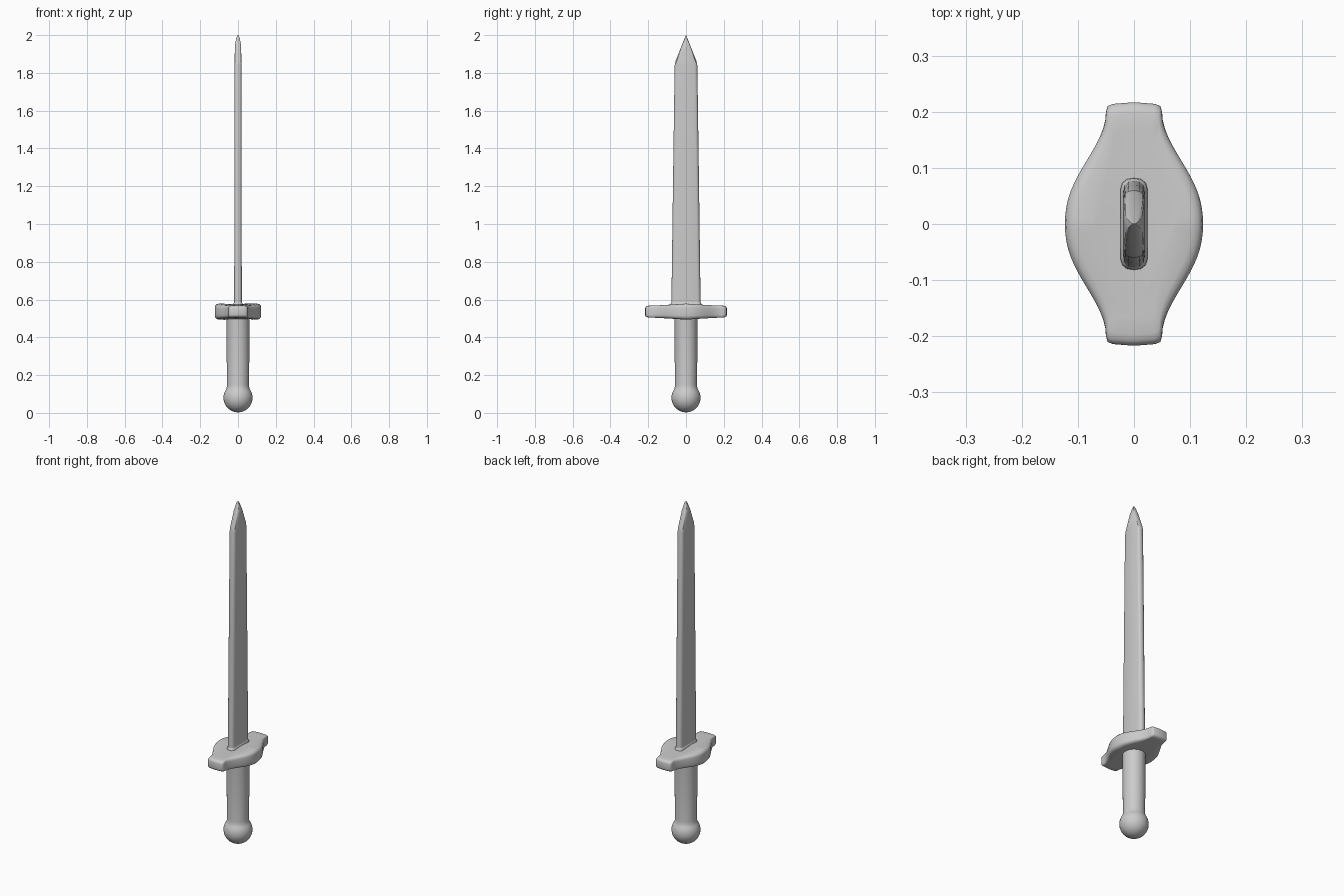
import bpy, bmesh, math
from mathutils import Vector

old = bpy.data.objects.get("Cube")
if old:
    bpy.data.objects.remove(old)

grey = bpy.data.materials.new("plain grey")
grey.use_nodes = True
COLOUR = (0.6, 0.6, 0.6, 1)
grey.diffuse_color = COLOUR
grey.node_tree.nodes["Principled BSDF"].inputs["Base Color"].default_value = COLOUR


def loft(name, rings, angle):
    """Skin a stack of equal-length rings and cap both ends."""
    bm = bmesh.new()
    loops = [[bm.verts.new(p) for p in ring] for ring in rings]
    n = len(loops[0])
    for low, high in zip(loops, loops[1:]):
        for i in range(n):
            j = (i + 1) % n
            bm.faces.new((low[i], low[j], high[j], high[i]))
    bm.faces.new(loops[0][::-1])
    bm.faces.new(loops[-1])
    bmesh.ops.recalc_face_normals(bm, faces=bm.faces)
    mesh = bpy.data.meshes.new(name)
    bm.to_mesh(mesh)
    bm.free()
    obj = bpy.data.objects.new(name, mesh)
    bpy.context.collection.objects.link(obj)
    mesh.materials.append(grey)
    bpy.ops.object.select_all(action='DESELECT')
    obj.select_set(True)
    bpy.context.view_layer.objects.active = obj
    bpy.ops.object.shade_smooth_by_angle(angle=math.radians(angle))
    return obj


def turned(name, profile, sides=32):
    """Round part from (radius, height) pairs."""
    turn = [math.tau * i / sides for i in range(sides)]
    return loft(name, [[(r * math.cos(a), r * math.sin(a), z) for a in turn]
                       for r, z in profile], 40)


# Handle: slim round grip flowing into a ball pommel
R = 0.077
ball = [(R * math.sin(math.radians(a)), R - R * math.cos(math.radians(a)) + 0.003)
        for a in range(4, 125, 8)]
turned("grip_and_pommel", ball + [(0.06, 0.132), (0.058, 0.15), (0.06, 0.3),
                                  (0.06, 0.48), (0.064, 0.52)])

# Guard: long rounded plate, bulged in the middle and thinner at the ends
def half_width(y):
    t = min(abs(y) / 0.2, 1)
    return 0.05 + 0.073 * (0.5 + 0.5 * math.cos(math.pi * t ** 1.15))

STEPS = 28
side = [(half_width(y), y) for y in
        (-0.2 + 0.4 * i / STEPS for i in range(STEPS + 1))]
end = [(0.047, 0.21), (0.038, 0.214), (0.0, 0.217)]
right_half = [(x, -y) for x, y in end[:2][::-1]] + side + end[:2]
outline = right_half + [(0, end[2][1])] + [(-x, y) for x, y in right_half[::-1]] + [(0, -end[2][1])]


def guard_ring(level, inset):
    ring = []
    for x, y in outline:
        p = Vector((x, y))
        p -= p.normalized() * inset
        thick = 0.032 + 0.011 * (1 - min(abs(y) / 0.2, 1))
        ring.append((p.x, p.y, 0.536 + level * thick))
    return ring

rings = [(-1, 0.05), (-0.98, 0.02), (-0.9, 0.009), (-0.72, 0.002), (-0.5, 0),
         (0.5, 0), (0.72, 0.002), (0.9, 0.009), (0.98, 0.02), (1, 0.05)]
loft("guard", [guard_ring(*r) for r in rings], 50)

# Blade: flat bar with rounded edges, tapering slightly and then to a point
edge = [(1, 0.76), (0.85, 0.9), (0.5, 0.98), (0, 1)]
quarter = edge[:3]
section = (quarter + [edge[3]] + [(-x, y) for x, y in quarter[::-1]]
           + [(-x, -y) for x, y in quarter] + [(0, -1)]
           + [(x, -y) for x, y in quarter[::-1]])
levels = [(0.5, 0.02, 0.078), (0.6, 0.02, 0.077), (1.2, 0.0195, 0.069),
          (1.84, 0.019, 0.06), (1.86, 0.0188, 0.056), (1.95, 0.0155, 0.021),
          (1.985, 0.009, 0.007), (2.0, 0.003, 0.001)]
loft("blade", [[(x * w, y * d, z) for x, y in section] for z, w, d in levels], 35)

# Small collar where the blade meets the guard
loft("blade_collar", [[(x * w, y * d, z) for x, y in section]
                      for z, w, d in ((0.56, 0.025, 0.083), (0.579, 0.024, 0.081),
                                      (0.586, 0.02, 0.077))], 40)
